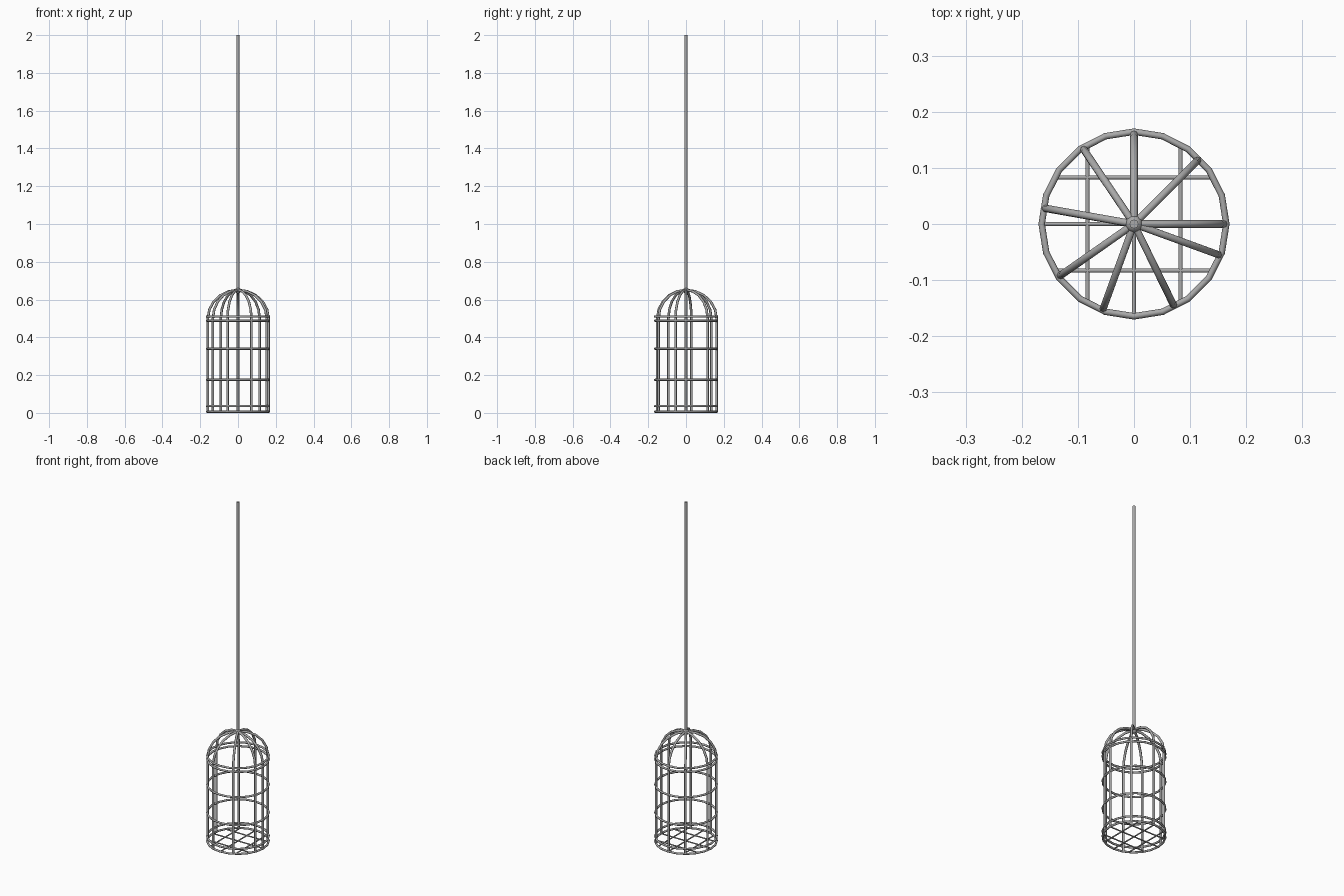
import bpy
from math import sin, cos, radians, sqrt

if "Cube" in bpy.data.objects:
    bpy.data.objects.remove(bpy.data.objects["Cube"])

# dark iron
iron = bpy.data.materials.new("dark_iron")
iron.diffuse_color = (0.4, 0.4, 0.4, 1)
iron.use_nodes = True
iron.node_tree.nodes["Principled BSDF"].inputs["Base Color"].default_value = iron.diffuse_color


def finish(ob, name):
    ob.name = name
    ob.data.materials.clear()
    ob.data.materials.append(iron)
    bpy.ops.object.shade_smooth_by_angle(angle=radians(50))


def tube(name, paths, radius):
    """Round bars along one or more point lists, as a mesh."""
    cu = bpy.data.curves.new(name, 'CURVE')
    cu.dimensions = '3D'
    cu.bevel_depth = radius
    cu.bevel_resolution = 2
    cu.use_fill_caps = True
    for pts in paths:
        sp = cu.splines.new('POLY')
        sp.points.add(len(pts) - 1)
        for p, co in zip(sp.points, pts):
            p.co = (*co, 1)
    ob = bpy.data.objects.new(name, cu)
    bpy.context.collection.objects.link(ob)
    bpy.ops.object.select_all(action='DESELECT')
    ob.select_set(True)
    bpy.context.view_layer.objects.active = ob
    bpy.ops.object.convert(target='MESH')
    finish(bpy.context.object, name)


R = 0.1645

# horizontal hoops, 20 sided
for i, z in enumerate((0.0065, 0.036, 0.175, 0.34, 0.488, 0.51)):
    bpy.ops.mesh.primitive_torus_add(major_segments=20, minor_segments=8,
                                     major_radius=R, minor_radius=0.0058,
                                     location=(0, 0, z))
    finish(bpy.context.object, f"hoop_{i + 1}")

# upright bars that bend over into the dome, unevenly spaced
profile = [(0.162, 0.006), (0.162, 0.5)]
profile += [(0.162 * cos(radians(a)), 0.5 + 0.151 * sin(radians(a)))
            for a in (18, 36, 54, 72, 90)]
for i, ang in enumerate((0, 45, 90, 124, 170, 215, 250, 296, 340)):
    c, s = cos(radians(ang)), sin(radians(ang))
    tube(f"cage_bar_{i + 1}", [[(r * c, r * s, z) for r, z in profile]], 0.0067)

# floor grid
grid = []
for d in (-0.083, 0, 0.083):
    h = sqrt(R * R - d * d)
    grid.append([(-h, d, 0.0065), (h, d, 0.0065)])
    grid.append([(d, -h, 0.0065), (d, h, 0.0065)])
tube("floor_grid", grid, 0.0037)

# hanging rod and the small joint where the bars meet
tube("hanging_rod", [[(0, 0, 0.64), (0, 0, 2.0)]], 0.008)
bpy.ops.mesh.primitive_uv_sphere_add(segments=12, ring_count=8, radius=0.016,
                                     location=(0, 0, 0.648))
finish(bpy.context.object, "dome_joint")
